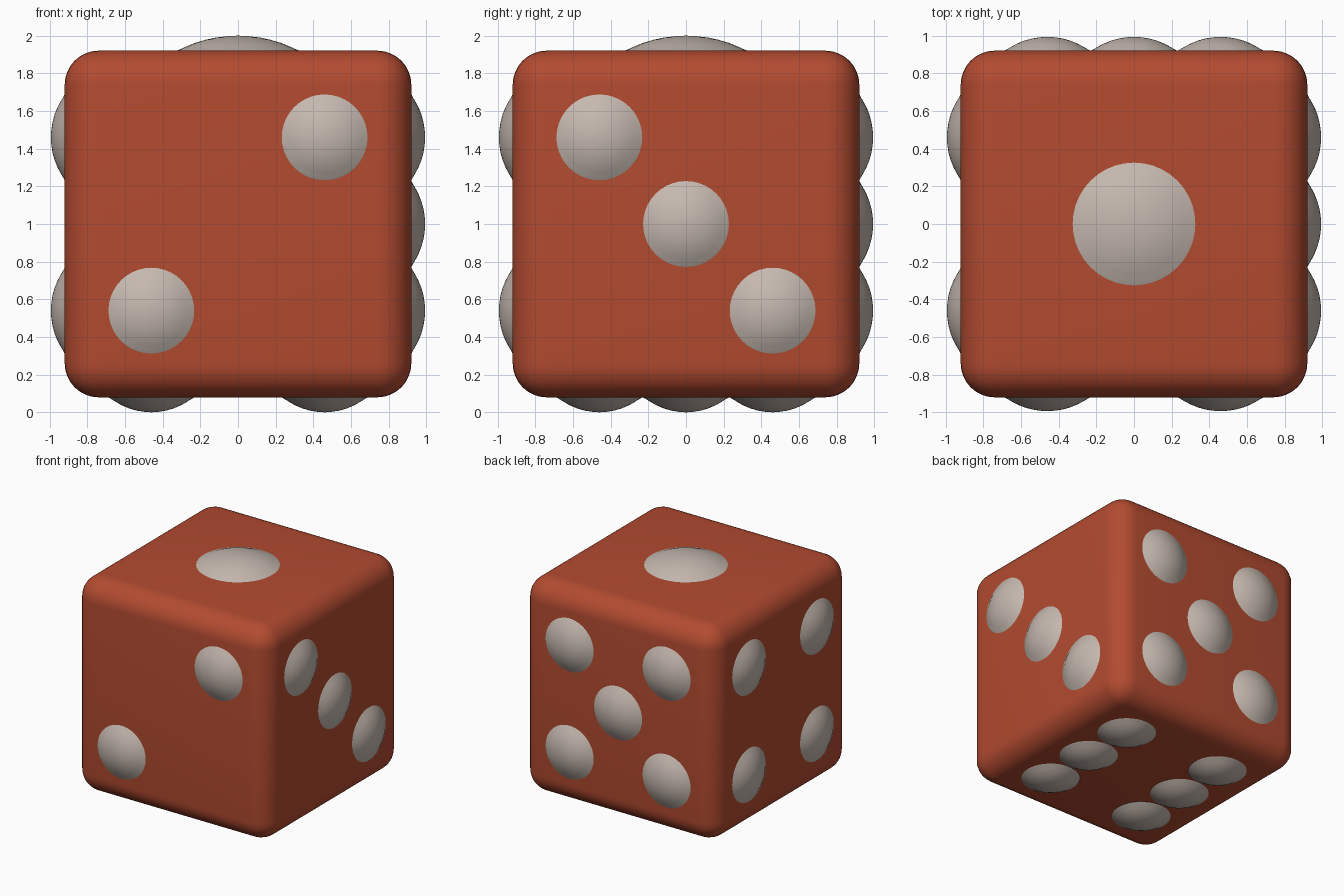
import bpy, bmesh, math
from mathutils import Matrix, Vector

if "Cube" in bpy.data.objects:
    bpy.data.objects.remove(bpy.data.objects["Cube"])

HALF = 0.92    # half width of the cube
GAP = 0.46     # pip spacing
CENTRE = Vector((0, 0, 1))


def material(name, rgb):
    m = bpy.data.materials.new(name)
    m.diffuse_color = (*rgb, 1)
    m.use_nodes = True
    m.node_tree.nodes["Principled BSDF"].inputs["Base Color"].default_value = m.diffuse_color
    return m


def add_object(name, bm, mat):
    mesh = bpy.data.meshes.new(name)
    bm.to_mesh(mesh)
    bm.free()
    mesh.materials.append(mat)
    ob = bpy.data.objects.new(name, mesh)
    bpy.context.collection.objects.link(ob)
    for p in mesh.polygons:
        p.use_smooth = True
    return ob


red = material("red", (0.45, 0.07, 0.03))
ivory = material("ivory", (0.56, 0.48, 0.43))

# Rounded cube body
bm = bmesh.new()
bmesh.ops.create_cube(bm, size=2 * HALF)
bmesh.ops.bevel(bm, geom=bm.edges[:], offset=0.18, segments=8,
                profile=0.5, affect='EDGES')
bmesh.ops.translate(bm, verts=bm.verts, vec=CENTRE)
add_object("die_body", bm, red)

# Domed pip profile: radius, height, with a soft flared foot
PROFILE = [(0.235, -0.005), (0.225, 0.002), (0.21, 0.010), (0.19, 0.022),
           (0.16, 0.038), (0.12, 0.054), (0.08, 0.065), (0.04, 0.071)]
SIDES = 40


def add_pip(bm, matrix, spread=1.0, height=0.074):
    k = height / 0.074
    rings = []
    for r, h in PROFILE:
        rings.append([bm.verts.new(matrix @ Vector((
            r * spread * math.cos(2 * math.pi * i / SIDES),
            r * spread * math.sin(2 * math.pi * i / SIDES), h * k)))
            for i in range(SIDES)])
    tip = bm.verts.new(matrix @ Vector((0, 0, height)))
    for a, b in zip(rings, rings[1:]):
        for i in range(SIDES):
            j = (i + 1) % SIDES
            bm.faces.new((a[i], a[j], b[j], b[i]))
    for i in range(SIDES):
        bm.faces.new((rings[-1][i], rings[-1][(i + 1) % SIDES], tip))


# Faces: name, outward normal, local u axis, local v axis, pip grid cells
CORNERS = [(-1, -1), (-1, 1), (1, -1), (1, 1)]
X, Y, Z = Vector((1, 0, 0)), Vector((0, 1, 0)), Vector((0, 0, 1))
FACES = [
    ("top_pip", Z, X, Y, [(0, 0)]),
    ("front_pips", -Y, X, Z, [(1, 1), (-1, -1)]),
    ("right_pips", X, Y, Z, [(-1, 1), (0, 0), (1, -1)]),
    ("left_pips", -X, -Y, Z, CORNERS),
    ("back_pips", Y, -X, Z, CORNERS + [(0, 0)]),
    ("bottom_pips", -Z, -X, Y, CORNERS + [(-1, 0), (1, 0)]),
]
for name, n, u, v, cells in FACES:
    bm = bmesh.new()
    rot = Matrix((u, v, n)).transposed().to_4x4()
    for a, b in cells:
        place = Matrix.Translation(CENTRE + n * HALF + (u * a + v * b) * GAP) @ rot
        if name == "top_pip":
            add_pip(bm, place, 1.43, 0.08)
        else:
            add_pip(bm, place, 1.0, 0.08 if n == -Z else 0.074)
    add_object(name, bm, ivory)
